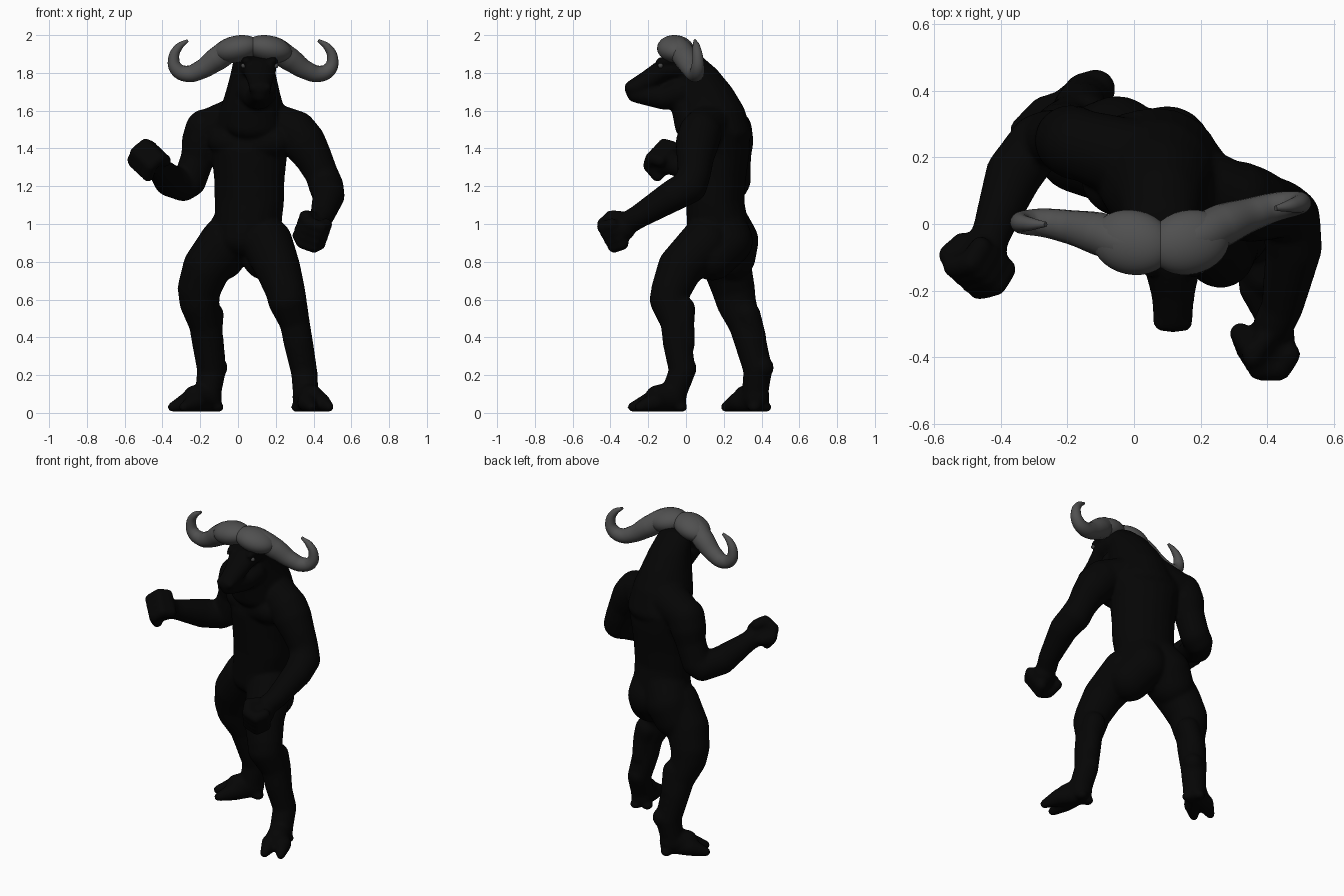
import bpy, bmesh, math
from mathutils import Vector, Matrix

cube = bpy.data.objects.get("Cube")
if cube:
    bpy.data.objects.remove(cube)


def material(name, value, rough):
    m = bpy.data.materials.new(name)
    m.use_nodes = True
    m.diffuse_color = (value, value, value, 1)
    bsdf = m.node_tree.nodes["Principled BSDF"]
    bsdf.inputs["Base Color"].default_value = (value, value, value, 1)
    bsdf.inputs["Roughness"].default_value = rough
    return m


HIDE = material("black hide", 0.0015, 0.8)
HORN = material("grey horn", 0.08, 0.6)
EYE = material("grey eye", 0.06, 0.4)
body = bmesh.new()


def blob_points(station, turn):
    """Points on an ellipsoid; a station is x, y, z and one or three radii."""
    c, r = Vector(station[:3]), station[3:]
    r = r * 3 if len(r) == 1 else r
    tmp = bmesh.new()
    bmesh.ops.create_icosphere(tmp, subdivisions=3, radius=1)
    mat = Matrix.Translation(c) @ Matrix.Rotation(math.radians(turn), 4, "Z") @ Matrix.Diagonal((*r, 1))
    pts = [mat @ v.co for v in tmp.verts]
    tmp.free()
    return pts


def chain(*stations, turn=0):
    """Flesh running through the stations, each pair wrapped in a hull."""
    for a, b in zip(stations, stations[1:]):
        tmp = bmesh.new()
        for p in blob_points(a, turn) + blob_points(b, turn):
            tmp.verts.new(p)
        bmesh.ops.convex_hull(tmp, input=tmp.verts[:])
        loose = [v for v in tmp.verts if not v.link_faces]
        bmesh.ops.delete(tmp, geom=loose, context="VERTS")
        bmesh.ops.recalc_face_normals(tmp, faces=tmp.faces[:])
        me = bpy.data.meshes.new("part")
        tmp.to_mesh(me)
        tmp.free()
        body.from_mesh(me)
        bpy.data.meshes.remove(me)


def fist(centre, forward, up, size):
    """Closed hand: palm, four curled fingers and a thumb."""
    c, f, u = Vector(centre), Vector(forward).normalized(), Vector(up).normalized()
    s = f.cross(u).normalized()
    u = s.cross(f)
    at = lambda a, b, d, r: (*(c + (f * a + u * b + s * d) * size), r * size)
    chain(at(-.35, 0, -.1, .62), at(.05, 0, .05, .7))
    for k in range(4):
        b = -.56 + k * .37
        chain(at(-.1, b, -.52, .32), at(.4, b, -.4, .32), at(.5, b, .2, .32), at(0, b, .6, .3))
    chain(at(-.35, .5, .35, .3), at(.15, .65, .55, .28))


def foot(heel, direction, length):
    """Cloven foot with two pointed toes and a raised dewclaw."""
    h, d = Vector(heel), Vector((*direction, 0)).normalized()
    s = Vector((-d.y, d.x, 0))
    chain((*(h - d * .02), .07, .07, .08), (*(h + d * .07 - Vector((0, 0, .005))), .068))
    for side in (-1, 1):
        mid = h + d * length * .5 + s * side * .036
        tip = h + d * length + s * side * .05
        chain((*h[:2], .055, .055, .055, .05), (*mid[:2], .058, .053), (*tip[:2], .031, .026))
        claw = h - d * .05 + s * side * .035
        chain((*claw[:2], .03, .035, .035, .027), (*h[:2], .06, .04))


# Torso
chain((.045, .17, .93, .18, .165, .12), (.055, .165, 1.02, .18, .16, .1),
      (.06, .155, 1.12, .188, .15, .1), (.06, .155, 1.24, .19, .16, .1),
      (.06, .16, 1.38, .205, .175, .12), (.07, .165, 1.48, .235, .165, .09), turn=-18)
# Buttocks
chain((.02, .19, 1.04, .14, .13, .1), (-.05, .25, .91, .135), (-.09, .24, .83, .13))
chain((.08, .17, 1.04, .14, .13, .1), (.1, .22, .91, .135), (.15, .14, .83, .13))
# Chest muscles
chain((-.04, .12, 1.44, .12, .1, .09), (.03, .1, 1.42, .11, .1, .09), turn=-18)
chain((.18, .06, 1.44, .12, .1, .09), (.1, .08, 1.42, .11, .1, .09), turn=-18)
# Neck and hump
chain((.08, .01, 1.84, .11, .09, .08), (.08, .055, 1.77, .125, .13, .09),
      (.078, .09, 1.69, .145, .165, .09), (.075, .13, 1.59, .175, .185, .1),
      (.065, .175, 1.48, .2, .175, .1))
chain((.085, -.01, 1.63, .115, .07, .08), (.08, .03, 1.52, .14, .09, .08))
chain((-.165, .24, 1.5, .105), (.03, .18, 1.56, .13), (.31, .075, 1.495, .105))
# Head
chain((.105, -.03, 1.83, .1, .09, .07), (.115, -.12, 1.815, .088, .055, .06),
      (.117, -.2, 1.76, .068, .055, .055), (.117, -.275, 1.718, .058, .052, .048))
chain((.1, -.03, 1.7, .11, .08, .09), (.11, -.12, 1.67, .075, .06, .065),
      (.117, -.265, 1.69, .05, .05, .048))
for side in (-1, 1):
    chain((.117 + side * .03, -.25, 1.73, .032), (.117 + side * .034, -.297, 1.722, .026))
    chain((.115 + side * .07, -.14, 1.86, .022), (.115 + side * .07, -.07, 1.87, .03))

# Right arm, bent with the fist raised
chain((-.17, .24, 1.5, .11), (-.19, .25, 1.44, .108), (-.21, .255, 1.36, .09),
      (-.255, .255, 1.23, .088), (-.29, .245, 1.205, .085), (-.36, .15, 1.23, .086),
      (-.425, -.02, 1.3, .06), (-.445, -.07, 1.32, .06))
fist((-.468, -.115, 1.336), (-.25, -.6, .3), (-.6, .1, .6), .108)
# Left arm, lowered and reaching forward
chain((.31, .075, 1.48, .115), (.35, .06, 1.43, .115), (.395, .05, 1.36, .1),
      (.44, .045, 1.27, .088), (.467, .02, 1.2, .092), (.48, -.07, 1.15, .085),
      (.445, -.25, 1.04, .063), (.42, -.3, 1.01, .062))
fist((.395, -.365, .965), (-.25, -.7, -.3), (.3, -.3, .8), .108)

# Legs
chain((-.065, .2, .9, .14), (-.165, .22, .77, .128), (-.205, .25, .66, .115),
      (-.205, .265, .59, .106), (-.175, .31, .47, .085), (-.16, .34, .38, .085),
      (-.14, .38, .23, .077), (-.16, .365, .09, .068))
chain((-.145, .325, .52, .07), (-.15, .36, .4, .065), (-.14, .37, .3, .06))
chain((-.115, .405, .24, .06), (-.14, .38, .2, .06))
foot((-.17, .36, .085), (-.72, -.55), .185)
chain((.155, .1, .9, .135), (.21, -.03, .77, .12), (.25, -.08, .65, .105),
      (.26, -.09, .6, .103), (.3, -.055, .48, .08), (.32, -.045, .37, .078),
      (.35, -.02, .22, .07), (.36, -.07, .09, .068))
chain((.295, -.02, .55, .07), (.315, -.02, .48, .065), (.33, -.005, .36, .052))
chain((.345, .0, .235, .057), (.35, -.02, .2, .06))
foot((.365, -.085, .085), (.35, -.9), .195)

# Fuse the flesh into one smooth skin
mesh = bpy.data.meshes.new("body")
body.to_mesh(mesh)
body.free()
skin = bpy.data.objects.new("body", mesh)
bpy.context.collection.objects.link(skin)
remesh = skin.modifiers.new("fuse", "REMESH")
remesh.mode = "VOXEL"
remesh.voxel_size = .01
remesh.use_smooth_shade = True
soften = skin.modifiers.new("soften", "SMOOTH")
soften.factor = .5
soften.iterations = 9
mesh.materials.append(HIDE)

# Horns: a thick boss sweeping out, down and up to a hooked point
SWEEP = [(.03, -.06, 1.925, .06), (.1, -.05, 1.928, .066), (.19, -.015, 1.875, .064),
         (.28, .012, 1.815, .05), (.35, .028, 1.795, .043), (.405, .033, 1.82, .037),
         (.42, .033, 1.88, .029), (.395, .028, 1.935, .021), (.345, .023, 1.972, .008)]
for name, side in (("right_horn", -1), ("left_horn", 1)):
    curve = bpy.data.curves.new(name, "CURVE")
    curve.dimensions = "3D"
    curve.bevel_depth = 1
    curve.bevel_resolution = 6
    curve.use_fill_caps = True
    line = curve.splines.new("BEZIER")
    line.bezier_points.add(len(SWEEP) - 1)
    for p, (u, y, z, r) in zip(line.bezier_points, SWEEP):
        p.co = (.08 + side * u, y + side * u * .07, z)
        p.radius = r
        p.handle_left_type = p.handle_right_type = "AUTO"
    curve.materials.append(HORN)
    horn = bpy.data.objects.new(name, curve)
    bpy.context.collection.objects.link(horn)
    # Rounded boss at the root
    bpy.ops.mesh.primitive_uv_sphere_add(segments=32, ring_count=16, radius=1,
                                         location=(.08 + side * .085, -.055, 1.926))
    boss = bpy.context.object
    boss.name = name + "_boss"
    boss.scale = (.125, .097, .071)
    boss.rotation_euler = (0, side * math.radians(12), side * math.radians(12))
    boss.data.materials.append(HORN)
    bpy.ops.object.shade_smooth()

# Eyes
for name, side in (("right_eye", -1), ("left_eye", 1)):
    bpy.ops.mesh.primitive_uv_sphere_add(segments=16, ring_count=8, radius=.013,
                                         location=(.115 + side * .086, -.135, 1.838))
    eye = bpy.context.object
    eye.name = name
    eye.data.materials.append(EYE)
    bpy.ops.object.shade_smooth()
